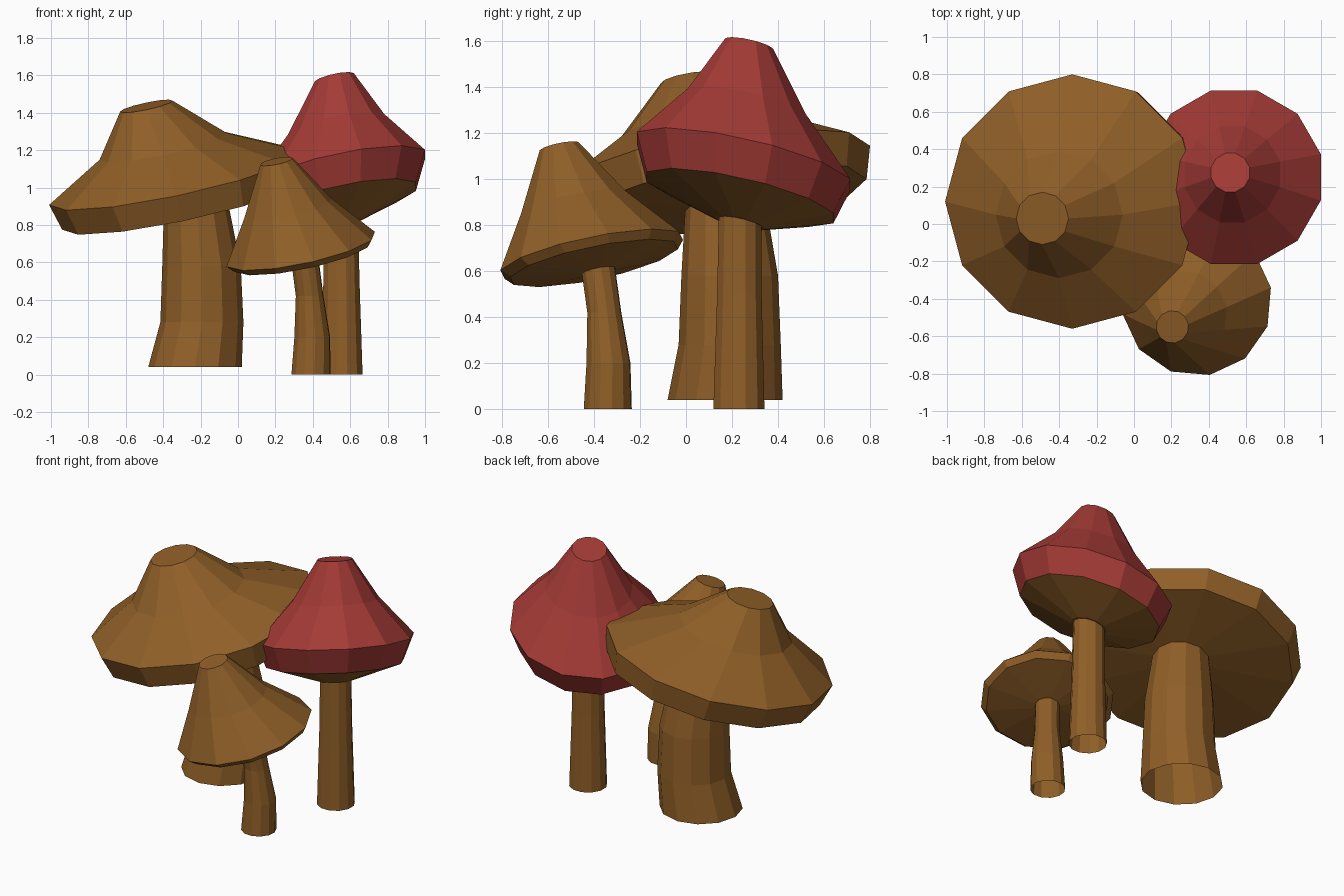
import bpy, bmesh, math

if "Cube" in bpy.data.objects:
    bpy.data.objects.remove(bpy.data.objects["Cube"])

SIDES = 12


def material(name, rgb):
    m = bpy.data.materials.new(name)
    m.diffuse_color = (*rgb, 1)
    m.use_nodes = True
    m.node_tree.nodes["Principled BSDF"].inputs["Base Color"].default_value = m.diffuse_color
    return m


brown = material("brown", (0.28, 0.115, 0.021))
red = material("red", (0.37, 0.043, 0.036))


def loft(name, rings, slope, turn, mats, top=True, bottom=True, under_index=0):
    """Skin rings (x, y, z, radius), listed top to bottom; each ring is tilted by slope."""
    bm = bmesh.new()
    loops = []
    for x, y, z, r in rings:
        loop = []
        for i in range(SIDES):
            a = math.radians(turn + 360 * i / SIDES)
            dx, dy = r * math.cos(a), r * math.sin(a)
            loop.append(bm.verts.new((x + dx, y + dy, z + slope[0] * dx + slope[1] * dy)))
        loops.append(loop)
    for k, (a, b) in enumerate(zip(loops, loops[1:])):
        for i in range(SIDES):
            j = (i + 1) % SIDES
            f = bm.faces.new((a[i], b[i], b[j], a[j]))
            f.material_index = under_index if k >= 3 else 0
    if top:
        bm.faces.new(loops[0])
    if bottom:
        bm.faces.new(loops[-1][::-1]).material_index = under_index
    me = bpy.data.meshes.new(name)
    bm.to_mesh(me)
    bm.free()
    for m in mats:
        me.materials.append(m)
    ob = bpy.data.objects.new(name, me)
    bpy.context.collection.objects.link(ob)
    return ob


# Caps: crown disc, shoulder, upper rim, lower rim, underside at the stem
loft("large_cap",
     [(-0.49, 0.03, 1.435, 0.14), (-0.40, 0.05, 1.22, 0.34), (-0.33, 0.12, 1.05, 0.68),
      (-0.295, 0.14, 0.91, 0.645), (-0.225, 0.17, 0.885, 0.17)],
     (0.21, 0.14), 0, [brown])
loft("red_cap",
     [(0.515, 0.275, 1.585, 0.107), (0.525, 0.265, 1.325, 0.265), (0.535, 0.25, 1.078, 0.48),
      (0.545, 0.235, 0.92, 0.42), (0.55, 0.235, 0.81, 0.11)],
     (0.21, -0.22), 15, [red, brown], under_index=1)
loft("small_cap",
     [(0.205, -0.55, 1.14, 0.087), (0.265, -0.485, 0.89, 0.235), (0.335, -0.41, 0.67, 0.403),
      (0.345, -0.40, 0.635, 0.37), (0.36, -0.385, 0.60, 0.08)],
     (0.2, 0.2), 10, [brown])

# Stems: open at the foot, top ring buried in the cap
loft("large_stem",
     [(-0.225, 0.17, 0.93, 0.17), (-0.195, 0.19, 0.58, 0.21),
      (-0.193, 0.19, 0.28, 0.222), (-0.23, 0.17, 0.04, 0.25)],
     (0, 0), 0, [brown], bottom=False)
loft("red_stem",
     [(0.55, 0.235, 0.86, 0.095), (0.553, 0.232, 0.5, 0.1), (0.555, 0.23, 0, 0.115)],
     (0, 0), 15, [brown], bottom=False)
loft("small_stem",
     [(0.355, -0.385, 0.635, 0.075), (0.383, -0.355, 0.42, 0.075),
      (0.397, -0.337, 0.2, 0.097), (0.39, -0.34, 0, 0.106)],
     (0, 0), 10, [brown], bottom=False)
